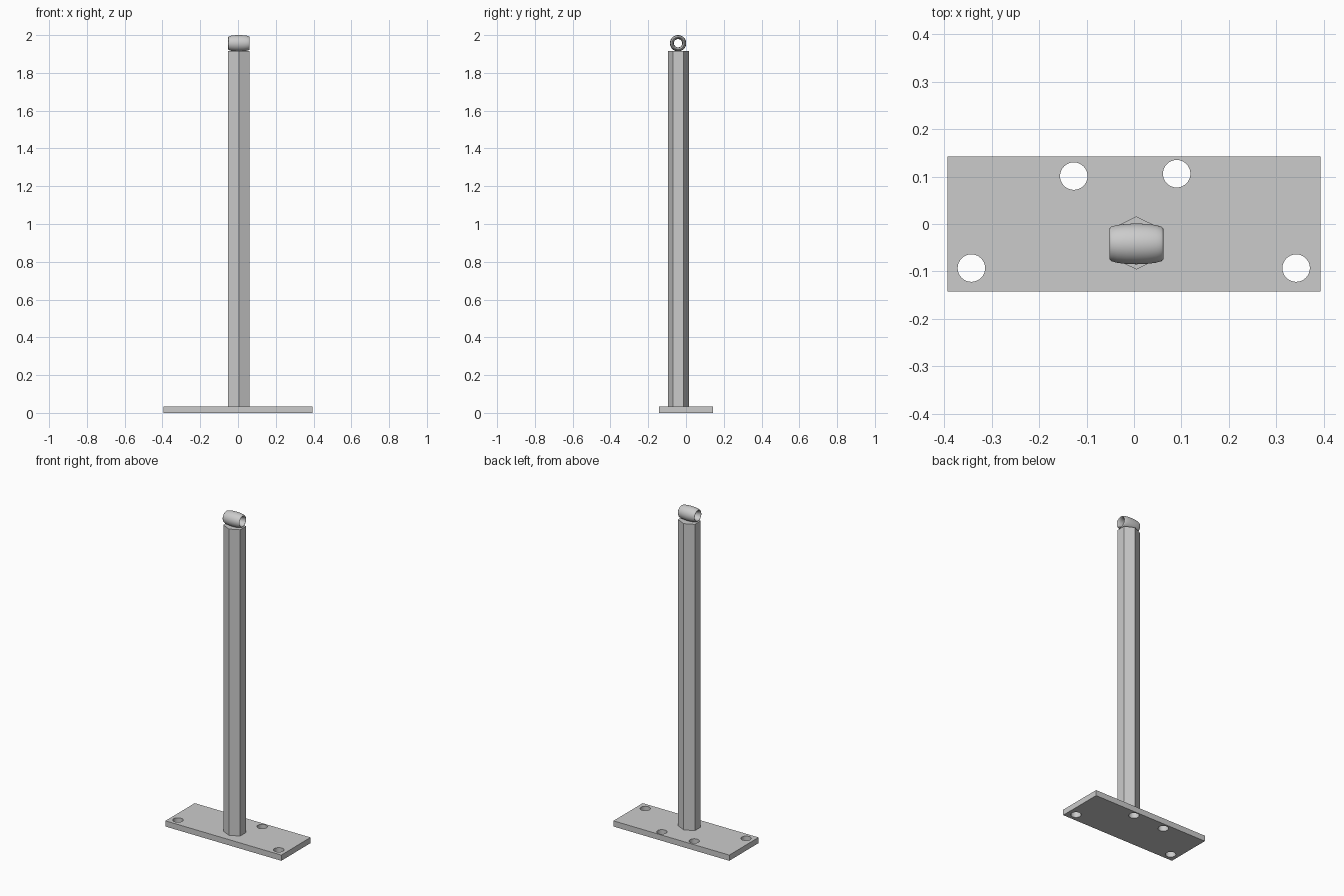
import bpy
import bmesh
from math import cos, sin, pi, radians

cube = bpy.data.objects.get("Cube")
if cube:
    bpy.data.objects.remove(cube, do_unlink=True)

grey = bpy.data.materials.new("grey metal")
grey.use_nodes = True
COLOUR = (0.6, 0.6, 0.6, 1)
grey.diffuse_color = COLOUR
grey.node_tree.nodes["Principled BSDF"].inputs["Base Color"].default_value = COLOUR

PLATE_TOP, POST_TOP = 0.035, 1.916
POST_X, POST_Y = 0.005, -0.04


def finish(name):
    ob = bpy.context.object
    ob.name = name
    ob.data.materials.append(grey)
    return ob


def cylinder(name, sides, radius, x, y, bottom, top):
    bpy.ops.mesh.primitive_cylinder_add(
        vertices=sides, radius=radius, depth=top - bottom,
        location=(x, y, (bottom + top) / 2))
    return finish(name)


# Base plate
bpy.ops.mesh.primitive_cube_add(size=1, location=(0, 0, PLATE_TOP / 2))
plate = finish("base_plate")
plate.scale = (0.787, 0.284, PLATE_TOP)

# Bolt holes cut through the plate
for x, y in ((-0.343, -0.093), (0.342, -0.093), (-0.127, 0.101), (0.09, 0.106)):
    cutter = cylinder("hole_cutter", 32, 0.029, x, y, -0.1, 0.1)
    cutter.hide_render = True
    cut = plate.modifiers.new("bolt_hole", 'BOOLEAN')
    cut.object = cutter
    cut.solver = 'EXACT'
    bpy.context.view_layer.objects.active = plate
    bpy.ops.object.modifier_apply(modifier=cut.name)
    bpy.data.objects.remove(cutter, do_unlink=True)

# Six-sided post, flats facing left and right
post = cylinder("post", 6, 0.056, POST_X, POST_Y, PLATE_TOP, POST_TOP)
post.scale.x = 0.057 / (0.056 * cos(pi / 6))

# Ring on top: a torus stretched along its axis into a barrel-shaped eye
RING, TUBE = 0.0325, 0.0105
bpy.ops.mesh.primitive_torus_add(
    major_radius=RING, minor_radius=TUBE, major_segments=48, minor_segments=16,
    location=(POST_X, POST_Y - 0.002, 2 - RING - TUBE), rotation=(0, radians(90), 0))
ring = finish("top_ring")
ring.scale.z = 0.057 / TUBE
bpy.ops.object.shade_smooth_by_angle(angle=radians(40))
